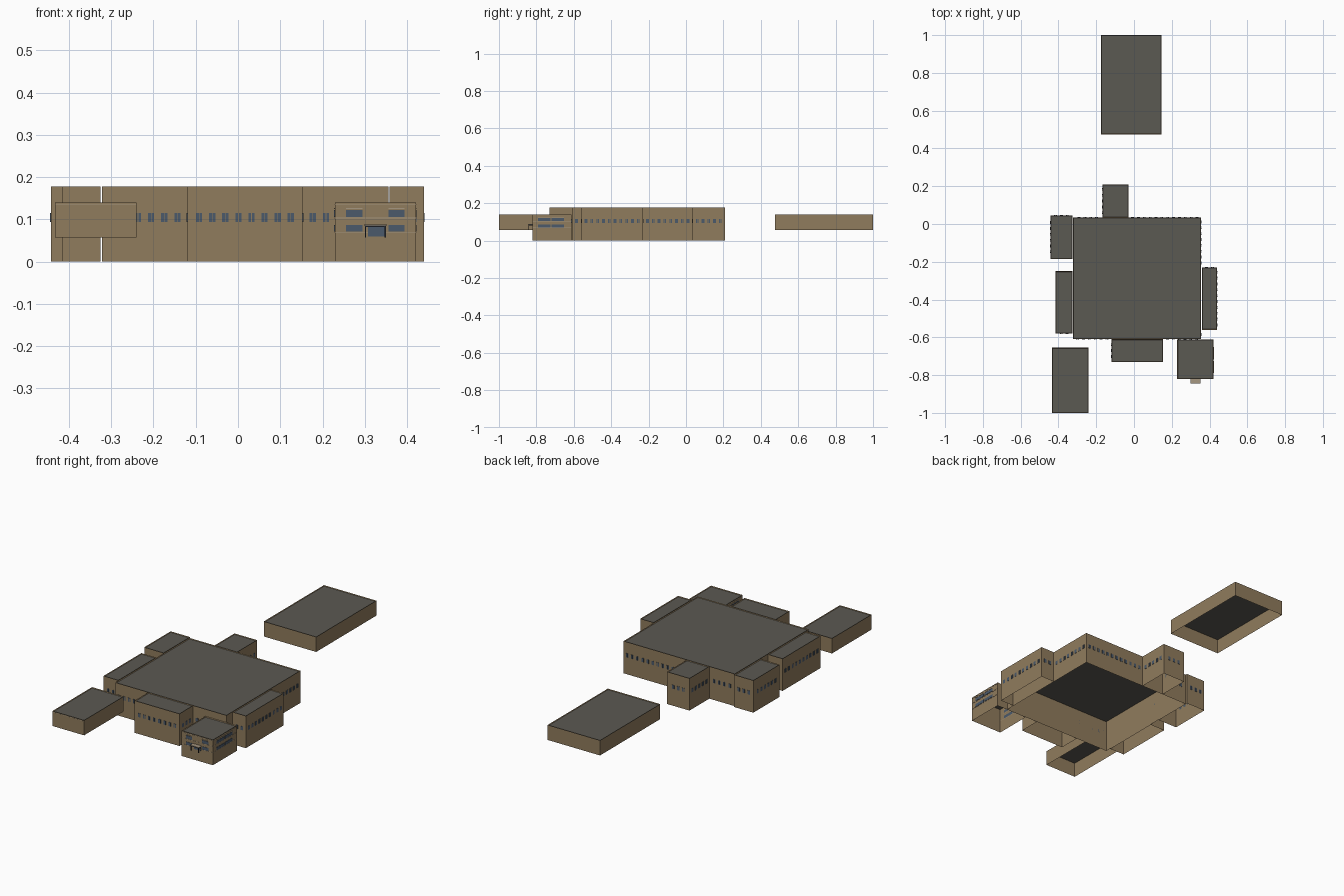
import bpy, bmesh
from mathutils import Vector

cube = bpy.data.objects.get("Cube")
if cube:
    bpy.data.objects.remove(cube, do_unlink=True)


def material(name, rgb):
    m = bpy.data.materials.new(name)
    m.use_nodes = True
    m.diffuse_color = (*rgb, 1)
    m.node_tree.nodes["Principled BSDF"].inputs["Base Color"].default_value = (*rgb, 1)
    return m


WALL = material("tan wall", (.28, .2, .11))
ROOF = material("grey roof", (.105, .1, .085))
GLASS = material("blue grey glass", (.07, .1, .145))
TRIM = material("pale trim", (.38, .31, .22))
DARK = material("dark metal", (.027, .032, .042))


def finish(name, bm, *mats):
    mesh = bpy.data.meshes.new(name)
    bm.to_mesh(mesh)
    bm.free()
    for m in mats:
        mesh.materials.append(m)
    obj = bpy.data.objects.new(name, mesh)
    bpy.context.collection.objects.link(obj)


def add_box(bm, lo, hi):
    lo, hi = Vector(lo), Vector(hi)
    verts = bmesh.ops.create_cube(bm, size=1)["verts"]
    for v in verts:
        v.co = (lo + hi) / 2 + v.co * (hi - lo)
    return verts


def shell(name, x0, x1, y0, y1, z0, z1):
    """Open-bottomed block with a thin parapet round a sunken roof."""
    bm = bmesh.new()
    add_box(bm, (x0, y0, z0), (x1, y1, z1))
    bm.normal_update()
    floor = [f for f in bm.faces if f.normal.z < -.5]
    bmesh.ops.delete(bm, geom=floor, context="FACES_ONLY")
    top = next(f for f in bm.faces if f.normal.z > .5)
    bmesh.ops.inset_region(bm, faces=[top], thickness=.004)
    for v in top.verts:
        v.co.z -= .004
    top.material_index = 1
    finish(name, bm, WALL, ROOF)


def add_plate(bm, side, at, a, b, z0, z1, depth=.0015):
    """Thin plate on a wall: side is S, N, E or W, a to b runs along it."""
    out = at + (depth if side in "NE" else -depth)
    p, q = sorted((at, out))
    if side in "SN":
        add_box(bm, (a, p, z0), (b, q, z1))
    else:
        add_box(bm, (p, a, z0), (q, b, z1))


# Blocks of the main building and the detached buildings
TALL, LOW, RAISED = .178, .14, .057
shell("main_hall", -.322, .356, -.61, .035, 0, TALL)
shell("north_wing", -.167, -.03, .035, .208, 0, TALL)
shell("south_wing", -.12, .153, -.73, -.61, 0, TALL)
shell("northwest_wing", -.443, -.325, -.185, .045, 0, TALL)
shell("west_wing", -.415, -.325, -.58, -.25, 0, TALL)
shell("east_wing", .359, .44, -.56, -.23, 0, TALL)
shell("entrance_block", .229, .421, -.82, -.612, 0, LOW)
shell("southwest_annex", -.433, -.24, -1, -.655, RAISED, LOW)
shell("north_annex", -.175, .145, .475, 1, RAISED, LOW)

# Rows of paired window panes: side, wall position, start, end
ROWS = [
    ("S", -.61, -.322, -.12), ("S", -.61, .153, .356), ("S", -.73, -.12, .153),
    ("S", -.58, -.415, -.325), ("S", -.185, -.443, -.325), ("S", -.56, .359, .44),
    ("N", .035, -.03, .356), ("N", .035, -.322, -.167), ("N", .208, -.167, -.03),
    ("N", .045, -.443, -.325), ("N", -.23, .359, .44),
    ("E", .44, -.56, -.23), ("E", .356, -.23, .035), ("E", -.03, .035, .208),
    ("E", .153, -.73, -.61), ("E", .356, -.61, -.56),
    ("W", -.443, -.185, .045), ("W", -.415, -.58, -.25), ("W", -.167, .035, .208),
    ("W", -.12, -.73, -.61), ("W", -.322, -.25, -.185),
]
PITCH, PANE = .031, .0065
panes = bmesh.new()
for side, at, a, b in ROWS:
    count = max(1, int((b - a - .045) / PITCH) + 1)
    for i in range(count):
        c = (a + b) / 2 + (i - (count - 1) / 2) * PITCH
        add_plate(panes, side, at, c - PANE - .0008, c - .0008, .094, .115)
        add_plate(panes, side, at, c + .0008, c + PANE + .0008, .094, .115)
finish("wing_windows", panes, GLASS)

# Entrance block: two floors of wide windows, sills and bands
glass, trim = bmesh.new(), bmesh.new()
FACES = [
    ("S", -.82, .229, .421, ((.256, .294), (.356, .394))),
    ("E", .421, -.82, -.612, ((-.79, -.724), (-.718, -.652))),
    ("W", .229, -.82, -.612, ((-.79, -.724), (-.718, -.652))),
]
for side, at, a, b, windows in FACES:
    for w0, w1 in windows:
        for z in (.071, .106):
            add_plate(glass, side, at, w0, w1, z, z + .016)
        add_plate(trim, side, at, w0, w1, .125, .1265)
    for z in (.0685, .1025, .134):
        add_plate(trim, side, at, a, b, z, z + .0015, .001)
add_plate(glass, "S", -.82, .307, .347, .06, .082)
add_plate(trim, "S", -1, -.433, -.24, .134, .1355, .0005)
finish("entrance_windows", glass, GLASS)
finish("wall_bands", trim, TRIM)

# Entrance porch: roof slab on dark posts and beam
porch = bmesh.new()
add_box(porch, (.298, -.844, .085), (.352, -.82, .088))
finish("porch_roof", porch, TRIM)
frame = bmesh.new()
for x in (.3, .347):
    add_box(frame, (x, -.843, RAISED), (x + .003, -.84, .085))
add_box(frame, (.3, -.843, .082), (.35, -.822, .085))
finish("porch_frame", frame, DARK)
